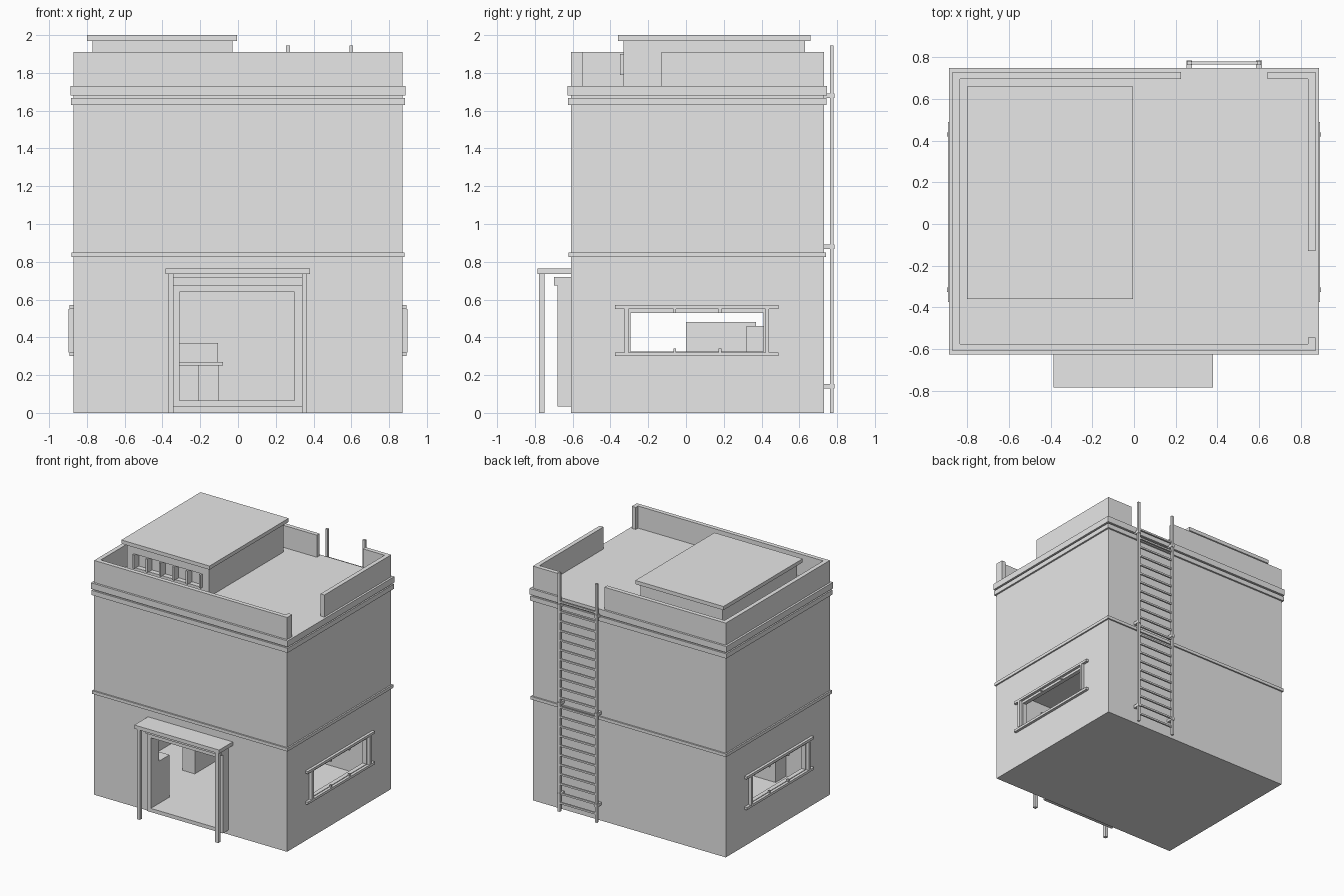
import bpy

cube = bpy.data.objects.get("Cube")
if cube:
    bpy.data.objects.remove(cube, do_unlink=True)

GREY = (0.8, 0.8, 0.8, 1.0)
grey = bpy.data.materials.new("light_grey")
grey.use_nodes = True
grey.diffuse_color = GREY
grey.node_tree.nodes["Principled BSDF"].inputs["Base Color"].default_value = GREY


def box(name, x, y, z):
    """Box spanning the given (low, high) ranges."""
    spans = (x, y, z)
    bpy.ops.mesh.primitive_cube_add(size=1, location=[(a + b) / 2 for a, b in spans])
    ob = bpy.context.object
    ob.name = name
    ob.scale = [b - a for a, b in spans]
    bpy.ops.object.transform_apply(location=False, rotation=False, scale=True)
    ob.data.materials.append(grey)
    return ob


def cut(target, x, y, z):
    """Cut a box-shaped hole out of the target."""
    cutter = box("cutter", x, y, z)
    cutter.hide_render = True
    mod = target.modifiers.new("cut", "BOOLEAN")
    mod.operation = "DIFFERENCE"
    mod.solver = "EXACT"
    mod.object = cutter
    bpy.context.view_layer.objects.active = target
    bpy.ops.object.modifier_apply(modifier=mod.name)
    bpy.data.objects.remove(cutter, do_unlink=True)


# Main block: walls, hollow ground floor, door and window openings
W, FRONT, BACK = 0.87, -0.61, 0.73
ROOF, TOP, FLOOR = 1.73, 1.91, 0.065
WALL = 0.035
body = box("building_body", (-W, W), (FRONT, BACK), (0, ROOF))
cut(body, (-W + WALL, W - WALL), (FRONT + WALL, BACK - WALL), (FLOOR, 0.8))
cut(body, (-0.31, 0.30), (FRONT - 0.1, FRONT + 0.1), (FLOOR, 0.64))
cut(body, (-1, 1), (-0.295, 0.41), (0.325, 0.53))

# Bands running around the walls
for name, out, low, high in (("middle_band", 0.012, 0.825, 0.85),
                             ("lower_cornice", 0.014, 1.63, 1.668),
                             ("upper_cornice", 0.017, 1.68, 1.73)):
    band = box(name, (-W - out, W + out), (FRONT - out, BACK + out), (low, high))
    if high < ROOF:
        cut(band, (-W + 0.01, W - 0.01), (FRONT + 0.01, BACK - 0.01), (low - 0.1, high + 0.1))

# Parapet with gaps on the left side and at the ladder
for name, x, y in (("parapet_front", (-W, W), (FRONT, FRONT + WALL)),
                   ("parapet_right", (-W, -W + WALL), (FRONT, BACK)),
                   ("parapet_back_long", (-W, 0.225), (BACK - WALL, BACK)),
                   ("parapet_back_short", (0.64, W), (BACK - WALL, BACK)),
                   ("parapet_left", (W - WALL, W), (-0.13, BACK)),
                   ("parapet_left_stub", (W - WALL, W), (FRONT, -0.545))):
    box(name, x, y, (ROOF, TOP))

# Rooftop hut with a strip window and overhanging slab
hut = box("roof_hut", (-0.77, -0.03), (-0.33, 0.63), (ROOF, 1.97))
cut(hut, (-0.70, -0.09), (-0.4, -0.29), (1.79, 1.90))
box("hut_roof_slab", (-0.80, -0.005), (-0.36, 0.66), (1.97, 2.0))
for i in range(6):
    x = -0.70 + i * 0.12
    box("hut_window_bar", (x - 0.008, x + 0.008), (-0.35, -0.29), (1.79, 1.90))

# Door surround
for name, x in (("door_jamb_right", (-0.345, -0.31)), ("door_jamb_left", (0.30, 0.34))):
    box(name, x, (-0.68, FRONT), (0.035, 0.68))
box("door_sill", (-0.345, 0.34), (-0.68, FRONT), (0.035, FLOOR))
box("door_header", (-0.31, 0.30), (-0.68, FRONT), (0.64, 0.68))
box("door_lintel", (-0.345, 0.34), (-0.70, FRONT), (0.675, 0.72))

# Entrance canopy on two posts
box("canopy", (-0.385, 0.38), (-0.785, FRONT), (0.735, 0.765))
for x in (-0.355, 0.352):
    box("canopy_post", (x - 0.014, x + 0.014), (-0.777, -0.75), (0, 0.735))

# Window rails, posts and clips on both sides
for side in (-1, 1):
    def out(depth):
        return tuple(sorted((side * W, side * (W + depth))))
    for low in (0.30, 0.55):
        box("window_rail", out(0.022), (-0.375, 0.49), (low, low + 0.02))
    for low in (-0.325, 0.42):
        box("window_post", out(0.027), (low, low + 0.02), (0.32, 0.55))
    for y in (-0.06, 0.18):
        for low in (0.32, 0.53):
            box("window_clip", out(0.015), (y - 0.007, y + 0.007), (low, low + 0.02))

# Ladder on the back wall
RAILS = (0.265, 0.60)
for x in RAILS:
    box("ladder_rail", (x - 0.01, x + 0.01), (0.763, 0.781), (0, 1.945))
    for z in (0.14, 0.88, 1.68):
        box("ladder_bracket", (x - 0.014, x + 0.014), (BACK, 0.785), (z - 0.012, z + 0.012))
for i in range(22):
    z = 0.07 + i * 0.078
    box("ladder_rung", RAILS, (0.765, 0.779), (z - 0.007, z + 0.007))

# Furniture inside the ground floor
box("front_cabinet", (-0.50, -0.31), (-0.575, -0.44), (FLOOR, 0.41))
box("partition", (-0.50, -0.39), (0.0, 0.37), (FLOOR, 0.48))
box("partition_cabinet", (-0.39, -0.32), (0.32, 0.41), (FLOOR, 0.46))
box("desk_leg", (-0.21, -0.10), (0.45, 0.69), (FLOOR, 0.25))
box("desk_top", (-0.50, -0.08), (0.43, 0.69), (0.25, 0.27))
box("desk_shelf", (-0.50, -0.105), (0.50, 0.69), (0.27, 0.37))
